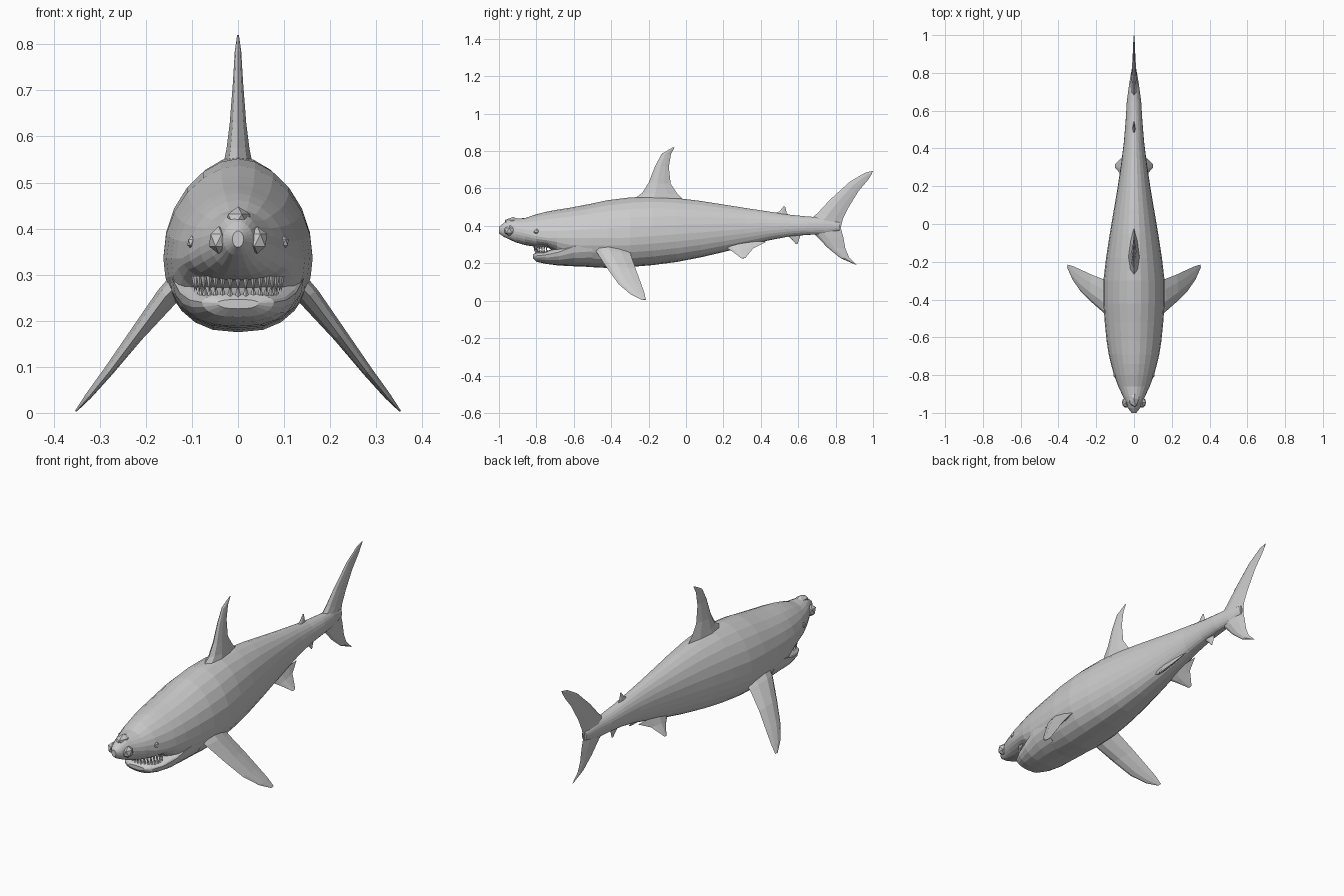
import bpy, bmesh
from math import sin, cos, pi, radians
from mathutils import Vector, Matrix


def finish(name, bm):
    bmesh.ops.recalc_face_normals(bm, faces=bm.faces[:])
    mesh = bpy.data.meshes.new(name)
    bm.to_mesh(mesh)
    bm.free()
    obj = bpy.data.objects.new(name, mesh)
    bpy.context.collection.objects.link(obj)
    return obj


def loft(name, rings):
    """Skin a list of equal point rings and cap both ends."""
    bm = bmesh.new()
    vs = [[bm.verts.new(p) for p in r] for r in rings]
    n = len(rings[0])
    for a, b in zip(vs, vs[1:]):
        for i in range(n):
            j = (i + 1) % n
            bm.faces.new((a[i], a[j], b[j], b[i]))
    bm.faces.new(vs[0])
    bm.faces.new(vs[-1])
    return finish(name, bm)


def section(y, top, bottom, width, mid, sides=24, up=1.1, low=0.8):
    """Egg-shaped body section with a narrower back and fuller belly."""
    ring = []
    for i in range(sides):
        a = 2 * pi * i / sides
        c, s = cos(a), sin(a)
        e = up if s >= 0 else low
        x = width * abs(c) ** e * (1 if c >= 0 else -1)
        ring.append((x, y, mid + s * ((top - mid) if s >= 0 else (mid - bottom))))
    return ring


def fin(name, stations, normal=(1, 0, 0), side=1):
    """Stations are (leading point, trailing point, half thickness)."""
    foil = [(0, 0), (.12, .65), (.38, 1), (.72, .6), (1, 0), (.72, -.6), (.38, -1), (.12, -.65)]
    flip = Vector((side, 1, 1))
    n = Vector(normal).normalized()
    rings = []
    for lead, trail, t in stations:
        a, b = Vector(lead), Vector(trail)
        rings.append([(a.lerp(b, c) + n * t * h) * flip for c, h in foil])
    return loft(name, rings)


def flat(points):
    """Stations in the centre plane from (y, z, y, z, thickness)."""
    return [((0, a, b), (0, c, d), t) for a, b, c, d, t in points]


# Body with upper snout: y, top, bottom, half width, height of widest line
body = [
    (-1.0, .395, .360, .012, .378), (-.975, .415, .342, .032, .38),
    (-.94, .435, .325, .045, .378), (-.91, .438, .312, .060, .37),
    (-.86, .442, .297, .083, .36), (-.80, .462, .288, .106, .345),
    (-.74, .477, .286, .122, .335), (-.69, .486, .25, .134, .335),
    (-.62, .497, .190, .145, .335), (-.52, .516, .180, .155, .335),
    (-.42, .537, .175, .162, .335), (-.30, .552, .180, .162, .337),
    (-.18, .557, .190, .148, .345), (-.05, .549, .207, .128, .355),
    (.08, .533, .232, .106, .365), (.20, .514, .260, .086, .375),
    (.32, .495, .290, .068, .385), (.44, .477, .322, .053, .393),
    (.55, .460, .343, .044, .398), (.65, .450, .352, .038, .40),
    (.74, .445, .355, .026, .40), (.82, .42, .375, .012, .40)]
loft("body", [section(*s) for s in body])

# Lower jaw
jaw = [(-.818, .246, .226, .045, .238), (-.80, .258, .208, .078, .24),
       (-.75, .264, .197, .105, .245), (-.68, .285, .188, .126, .26),
       (-.60, .30, .184, .142, .29), (-.50, .31, .182, .150, .30)]
loft("lower_jaw", [section(*s, sides=20, up=.7) for s in jaw])


# Teeth along the two jaw arcs
def teeth(name, count, rx, y0, ry, z, height):
    bm = bmesh.new()
    for i in range(count):
        t = radians(-82 + 164 * i / (count - 1))
        m = Matrix.Translation((rx * sin(t), y0 - ry * cos(t), z + height / 2))
        if height < 0:
            m = m @ Matrix.Rotation(pi, 4, 'X')
        bmesh.ops.create_cone(bm, cap_ends=True, segments=4, radius1=.007,
                              radius2=0, depth=abs(height), matrix=m)
    finish(name, bm)


teeth("upper_teeth", 17, .095, -.735, .075, .297, -.034)
teeth("lower_teeth", 15, .084, -.735, .068, .250, .032)


# Eyes, nostril lobes and snout bump
def lump(name, centre, size):
    bm = bmesh.new()
    bmesh.ops.create_icosphere(bm, subdivisions=1, radius=1,
                               matrix=Matrix.Translation(centre) @ Matrix.Diagonal((*size, 1)))
    finish(name, bm)


lump("snout_bump", (0, -.925, .418), (.03, .05, .03))
for side, label in ((1, "left"), (-1, "right")):
    lump("eye_" + label, (side * .1, -.80, .37), (.011, .015, .015))
    lump("nostril_" + label, (side * .042, -.945, .375), (.024, .03, .03))

    # Pectoral fins
    fin("pectoral_fin_" + label, [
        ((.10, -.51, .305), (.10, -.30, .30), .032),
        ((.155, -.475, .255), (.155, -.295, .245), .024),
        ((.22, -.418, .168), (.225, -.268, .168), .016),
        ((.28, -.36, .088), (.285, -.24, .092), .011),
        ((.325, -.295, .033), (.326, -.222, .04), .007),
        ((.352, -.235, .003), (.352, -.215, .005), .002)], (.78, 0, .62), side)

    # Pelvic fins
    fin("pelvic_fin_" + label, [
        ((.035, .19, .30), (.03, .43, .315), .014),
        ((.06, .245, .265), (.055, .36, .28), .009),
        ((.08, .275, .243), (.082, .335, .25), .006),
        ((.10, .298, .225), (.10, .318, .23), .002)], (.75, 0, .6), side)

# Centre-line fins
fin("dorsal_fin", flat([
    (-.30, .53, .0, .525, .034), (-.235, .575, -.045, .57, .025),
    (-.20, .63, -.082, .625, .018), (-.165, .72, -.092, .715, .011),
    (-.13, .785, -.08, .785, .007), (-.07, .82, -.06, .82, .002)]))
fin("second_dorsal_fin", flat([
    (.45, .455, .56, .445, .010), (.50, .478, .538, .47, .006), (.522, .505, .53, .503, .002)]))
fin("anal_fin", flat([
    (.53, .36, .615, .36, .010), (.565, .327, .605, .327, .006), (.588, .303, .597, .303, .002)]))

# Tail fin lobes
fin("upper_tail_lobe", flat([
    (.62, .39, .825, .38, .024), (.71, .475, .838, .435, .017),
    (.77, .54, .865, .492, .012), (.876, .636, .922, .585, .007),
    (.955, .683, .975, .648, .004), (1.0, .695, .992, .675, .002)]))
fin("lower_tail_lobe", flat([
    (.62, .41, .825, .40, .022), (.70, .343, .842, .335, .016),
    (.755, .285, .852, .278, .010), (.825, .228, .872, .232, .006),
    (.905, .193, .915, .19, .002)]))
